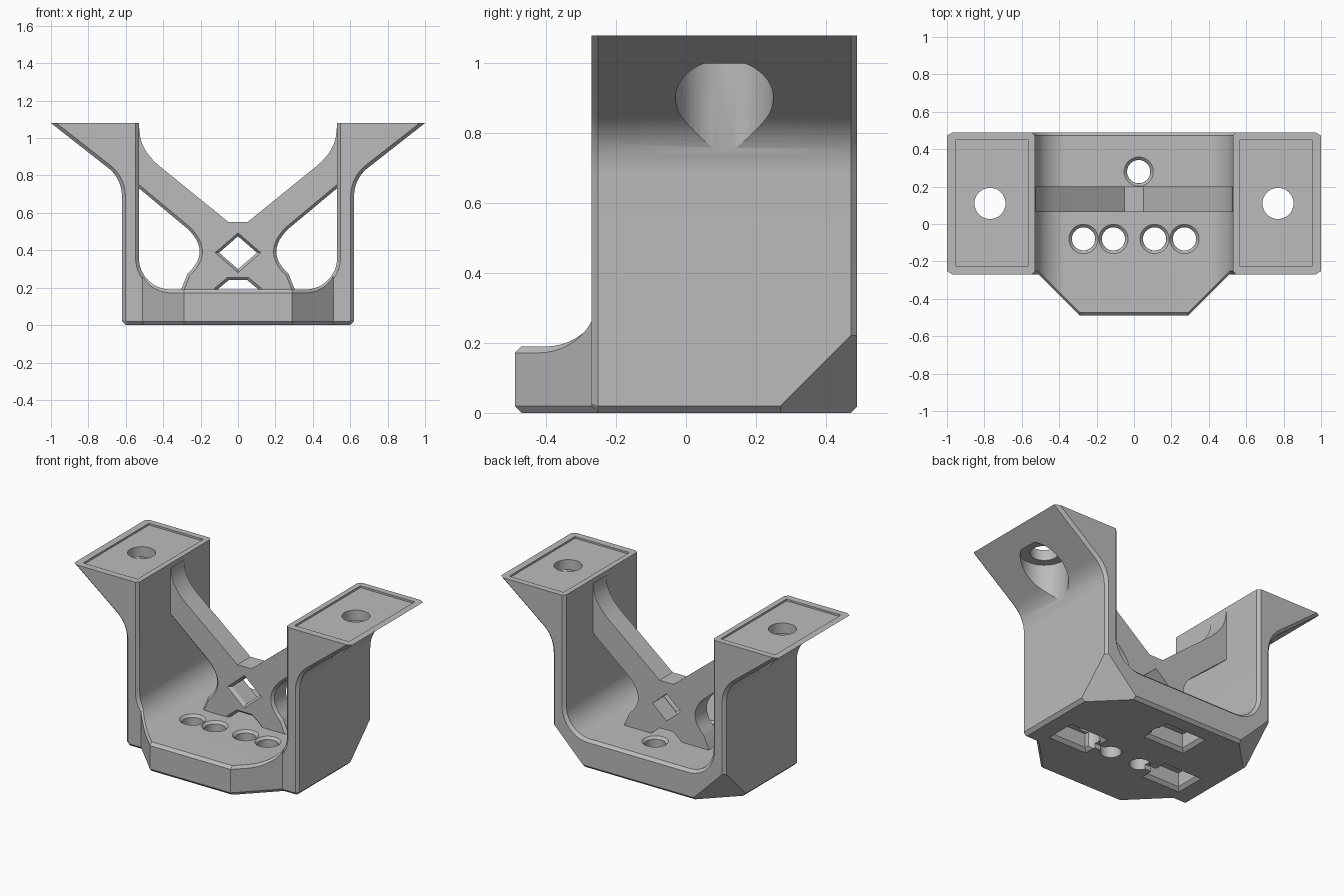
import bpy, bmesh
from math import sin, cos, pi, radians
from mathutils import Vector

if "Cube" in bpy.data.objects:
    bpy.data.objects.remove(bpy.data.objects["Cube"], do_unlink=True)

grey = bpy.data.materials.new("plain grey")
grey.use_nodes = True
colour = (0.5, 0.5, 0.5, 1)
grey.diffuse_color = colour
grey.node_tree.nodes["Principled BSDF"].inputs["Base Color"].default_value = colour


def make(name, bm):
    bmesh.ops.recalc_face_normals(bm, faces=bm.faces)
    mesh = bpy.data.meshes.new(name)
    bm.to_mesh(mesh)
    bm.free()
    mesh.materials.append(grey)
    ob = bpy.data.objects.new(name, mesh)
    bpy.context.collection.objects.link(ob)
    return ob


def loft(name, rings):
    """Skin a row of equal-length rings and cap both ends."""
    bm = bmesh.new()
    rows = [[bm.verts.new(p) for p in ring] for ring in rings]
    for a, b in zip(rows, rows[1:]):
        for i in range(len(a)):
            j = (i + 1) % len(a)
            bm.faces.new((a[i], a[j], b[j], b[i]))
    bm.faces.new(rows[0])
    bm.faces.new(rows[-1])
    return make(name, bm)


def bend(a, c, b, n=10):
    a, b, c = Vector(a), Vector(b), Vector(c)
    ts = [i / n for i in range(n + 1)]
    return [tuple(a * (1 - t) ** 2 + c * 2 * t * (1 - t) + b * t * t) for t in ts]


def mirrored(half):
    return half + [(-x, z) for x, z in reversed(half)]


def shrink(pts, d, keep):
    """Inset a counter-clockwise outline, leaving the kept edges in place."""
    n, lines = len(pts), []
    for i in range(n):
        a, b = Vector(pts[i]), Vector(pts[(i + 1) % n])
        t = (b - a).normalized()
        out = Vector((t.y, -t.x))
        lines.append((a - out * (0 if keep(a, b, out) else d), t))
    result = []
    for i in range(n):
        (p, t), (q, u) = lines[i - 1], lines[i]
        cross = t.x * u.y - t.y * u.x
        if abs(cross) < 0.01:
            result.append(tuple(q))
        else:
            w = q - p
            result.append(tuple(p + t * ((w.x * u.y - w.y * u.x) / cross)))
    return result


def at_y(pts, y):
    return [(x, y, z) for x, z in pts]


def cylinder(x, y, z0, z1, r0, r1=None, n=48):
    r1 = r1 or r0
    ring = lambda r, z: [(x + r * cos(2 * pi * i / n), y + r * sin(2 * pi * i / n), z) for i in range(n)]
    return loft("cutter", [ring(r0, z0), ring(r1, z1)])


def slab(x0, x1, y0, y1, z0, z1, flare=0):
    ring = lambda z, f: [(x0 - f, y0 - f, z), (x1 + f, y0 - f, z), (x1 + f, y1 + f, z), (x0 - f, y1 + f, z)]
    return loft("cutter", [ring(z0, flare), ring(z1, 0)])


def cut(ob, tool):
    mod = ob.modifiers.new("cut", 'BOOLEAN')
    mod.operation, mod.solver, mod.object = 'DIFFERENCE', 'EXACT', tool
    bpy.context.view_layer.objects.active = ob
    bpy.ops.object.modifier_apply(modifier=mod.name)
    bpy.data.objects.remove(tool, do_unlink=True)


TOP, FLOOR, R, C = 1.08, 0.19, 0.17, 0.018
FRONT, BACK = -0.27, 0.49

# U-shaped body with flared pads, chamfered at front and back
arc = [(0.36 + R * sin(a), 0.36 - R * cos(a)) for a in (pi / 2 * i / 12 for i in range(13))]
outer = [(0.6, 0), (0.62, 0.02)] + bend((0.62, 0.68), (0.62, 0.785), (0.7, 0.845)) + [(1.0, TOP)]
profile = mirrored(outer + [(0.53, TOP)] + arc[::-1])
# reorder so the outline runs once around: outer right, inner right, inner left, outer left
inset = shrink(profile, C, lambda a, b, n: min(a.y, b.y) > TOP - 0.001)
body = loft("u_bracket", [at_y(inset, FRONT), at_y(profile, FRONT + C),
                          at_y(profile, BACK - C), at_y(inset, BACK)])

# Pads: shallow top recess, screw hole and wide bore from below
for s in (-1, 1):
    x = sorted((0.565 * s, 0.955 * s))
    cut(body, slab(x[0], x[1], -0.225, 0.45, TOP - 0.012, TOP + 0.1))
    cut(body, cylinder(0.77 * s, 0.11, 0.9, TOP + 0.1, 0.083))
    cut(body, cylinder(0.77 * s, 0.11, 0.5, 1.0, 0.14))

    # Slanted rear bottom corner
    bm = bmesh.new()
    tip = Vector((0.8, 0.7, -0.2))
    for d in ((0, 0, 0), (-1, 0, 0), (0, -1, 0), (0, 0, 1)):
        p = tip + Vector(d) * 0.83
        bm.verts.new((p.x * s, p.y, p.z))
    bmesh.ops.convex_hull(bm, input=bm.verts)
    cut(body, make("cutter", bm))

# Floor holes with countersunk rims
for x, y in ((-0.27, -0.08), (-0.11, -0.08), (0.11, -0.08), (0.27, -0.08), (0.025, 0.28)):
    cut(body, cylinder(x, y, -0.1, 0.3, 0.062))
    cut(body, cylinder(x, y, FLOOR - 0.015, FLOOR + 0.015, 0.063, 0.093))

# Pockets under the floor and the narrow slots leading to them
for x0, x1, y in ((0.235, 0.47, -0.08), (-0.47, -0.235, -0.08), (-0.2, 0.055, 0.28)):
    cut(body, slab(x0, x1, y - 0.08, y + 0.08, -0.03, 0.11))
    cut(body, slab(x0, x1, y - 0.08, y + 0.08, -0.02, 0.02, 0.04))
for s in (-1, 1):
    x = sorted((0.12 * s, 0.26 * s))
    cut(body, slab(x[0], x[1], -0.1, -0.06, -0.02, 0.03))

# Front tray: floor carried forward with angled corners
half = [(0.29, FLOOR)] + [p for p in arc if p[0] < 0.5] + [(0.51, 0.28)]
rings = []
for x, z in [(-x, z) for x, z in reversed(half)] + half:
    y = max(-0.49, abs(x) - 0.78)
    rings.append([(x, -0.25, 0), (x, y + 0.02, 0), (x, y, 0.02),
                  (x, y, z - C), (x, y + C, z), (x, -0.25, z)])
tray = loft("front_tray", rings)

# Crossed brace between the walls
side = [(0.05, 0.24), (0.11, FLOOR), (0.12, 0.15), (0.32, 0.15)]
side += bend((0.27, 0.275), (0.14, 0.39), (0.27, 0.515), 12)
side += [(0.57, 0.765), (0.57, 1.05), (0.527, 1.05)]
side += bend((0.525, 1.02), (0.515, 0.93), (0.42, 0.85)) + [(0.05, 0.55)]
cross = mirrored(side)
small = shrink(cross, 0.015, lambda a, b, n: min(a.y, b.y) > 0.54 and n.y > -0.1)
brace = loft("cross_brace", [at_y(small, 0.065), at_y(cross, 0.08), at_y(cross, 0.2)])

# Diamond window with a bevelled front rim
diamond = lambda k: [(0, 0.387 + 0.1 * k), (-0.115 * k, 0.387), (0, 0.387 - 0.1 * k), (0.115 * k, 0.387)]
cut(brace, loft("cutter", [at_y(diamond(1.2), 0.05), at_y(diamond(0.88), 0.085),
                           at_y(diamond(0.88), 0.3)]))

# Smooth the curved walls and keep edges sharp
bpy.ops.object.select_all(action='DESELECT')
for ob in (body, tray, brace):
    ob.select_set(True)
bpy.context.view_layer.objects.active = body
bpy.ops.object.shade_smooth_by_angle(angle=radians(25))
